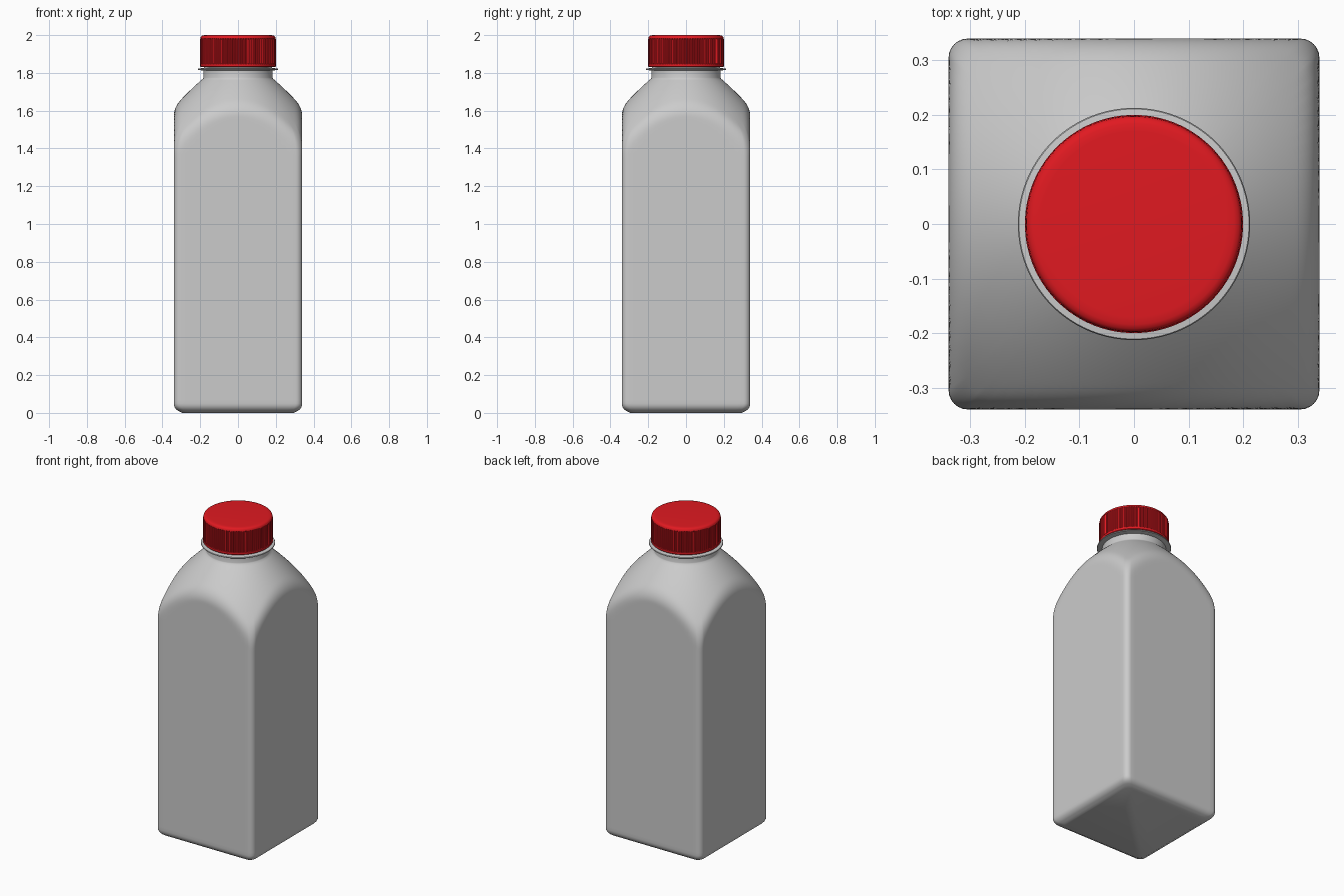
import bpy, math

if "Cube" in bpy.data.objects:
    bpy.data.objects.remove(bpy.data.objects["Cube"])

HALF, CORNER, BASE = 0.34, 0.035, 0.045


def outline(inset=0.0, straight=22, arc=6):
    """Rounded square, counter-clockwise, shrunk by inset."""
    h, pts = HALF - inset, []
    c = h - CORNER
    side = [(h, -c + 2 * c * i / straight) for i in range(straight)]
    side += [(c + CORNER * math.cos(a), c + CORNER * math.sin(a))
             for a in (math.pi / 2 * i / arc for i in range(arc))]
    for q in range(4):
        co, si = round(math.cos(q * math.pi / 2)), round(math.sin(q * math.pi / 2))
        pts += [(x * co - y * si, x * si + y * co) for x, y in side]
    return pts


def smooth_min(a, b, k=0.04):
    h = max(k - abs(a - b), 0) / k
    return min(a, b) - h * h * k / 4


def ring(z, inset=0.0, radius=9.0):
    """Rounded square softly limited to a given round radius."""
    out = []
    for x, y in outline(inset):
        d = math.hypot(x, y)
        f = smooth_min(radius, d) / d
        out.append((x * f, y * f, z))
    return out


def loft(name, rings, angle=35):
    n = len(rings[0])
    verts = [p for r in rings for p in r]
    faces = [(a * n + i, a * n + (i + 1) % n, (a + 1) * n + (i + 1) % n, (a + 1) * n + i)
             for a in range(len(rings) - 1) for i in range(n)]
    faces += [tuple(reversed(range(n))), tuple(range(len(verts) - n, len(verts)))]
    mesh = bpy.data.meshes.new(name)
    mesh.from_pydata(verts, [], faces)
    obj = bpy.data.objects.new(name, mesh)
    bpy.context.collection.objects.link(obj)
    bpy.ops.object.select_all(action='DESELECT')
    obj.select_set(True)
    bpy.context.view_layer.objects.active = obj
    bpy.ops.object.shade_smooth_by_angle(angle=math.radians(angle))
    return obj


# Bottle: rounded base, straight walls, domed shoulder cut by the flat sides
rings = []
for i in range(7):
    a = math.pi / 2 * i / 6
    rings.append(ring(0.005 + BASE * (1 - math.sin(math.pi / 2 - a)) - 0.005 * (i == 0),
                      BASE * (1 - math.sin(a))))
rings += [ring(0.07), ring(1.34)]
STEPS = 44
for i in range(STEPS + 1):
    d = 0.41 * (1 - i / STEPS)
    rings.append(ring(1.77 - d, 0, 0.185 + 1.15 * d - 0.9 * d * d))

# Neck with its thin support flange
for r, z in [(0.183, 1.775), (0.183, 1.812), (0.211, 1.816), (0.213, 1.819),
             (0.211, 1.823), (0.18, 1.826), (0.18, 1.9)]:
    rings.append(ring(z, 0, r))
loft("bottle_body", rings)

# Ribbed screw cap
RIBS = 90


def cap_ring(r, z, depth=0.0):
    pts = []
    for i in range(RIBS * 4):
        a = 2 * math.pi * i / (RIBS * 4)
        rr = r - (depth if i % 4 >= 2 else 0)
        pts.append((rr * math.cos(a), rr * math.sin(a), z))
    return pts


cap = loft("screw_cap", [
    cap_ring(0.197, 1.832), cap_ring(0.2, 1.835), cap_ring(0.2, 1.848),
    cap_ring(0.2, 1.849, 0.005), cap_ring(0.2, 1.978, 0.005),
    cap_ring(0.1985, 1.981), cap_ring(0.197, 1.99), cap_ring(0.192, 1.996),
    cap_ring(0.184, 1.999), cap_ring(0.17, 2.0)])
red = bpy.data.materials.new("cap_red")
red.diffuse_color = (0.75, 0.01, 0.015, 1)
red.use_nodes = True
red.node_tree.nodes["Principled BSDF"].inputs["Base Color"].default_value = red.diffuse_color
cap.data.materials.append(red)
